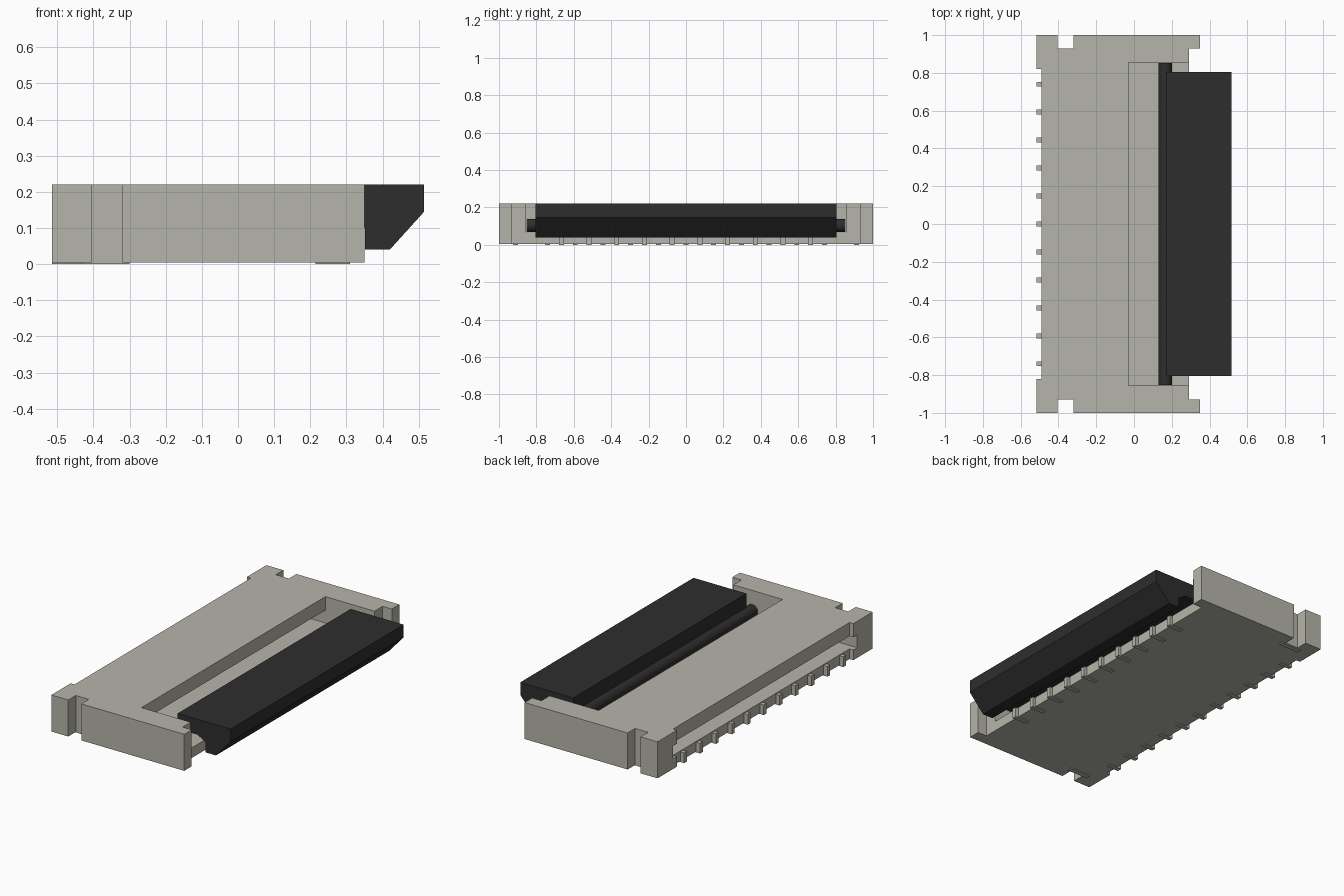
import bpy
import bmesh
import math

cube = bpy.data.objects.get("Cube")
if cube:
    bpy.data.objects.remove(cube, do_unlink=True)


def material(name, rgb):
    m = bpy.data.materials.new(name)
    m.use_nodes = True
    m.diffuse_color = (*rgb, 1)
    m.node_tree.nodes["Principled BSDF"].inputs["Base Color"].default_value = (*rgb, 1)
    return m


beige = material("warm grey plastic", (0.47, 0.46, 0.405))
black = material("black plastic", (0.027, 0.027, 0.027))


def make_object(name, bm, mat):
    bmesh.ops.recalc_face_normals(bm, faces=bm.faces)
    mesh = bpy.data.meshes.new(name)
    bm.to_mesh(mesh)
    bm.free()
    mesh.materials.append(mat)
    ob = bpy.data.objects.new(name, mesh)
    bpy.context.collection.objects.link(ob)
    return ob


def prism(name, points, offset, mat):
    """Extrude a closed outline of 3D points along an offset."""
    bm = bmesh.new()
    face = bm.faces.new([bm.verts.new(p) for p in points])
    ext = bmesh.ops.extrude_face_region(bm, geom=[face])
    moved = [g for g in ext["geom"] if isinstance(g, bmesh.types.BMVert)]
    bmesh.ops.translate(bm, verts=moved, vec=offset)
    return make_object(name, bm, mat)


def box(name, x, y, z, mat=beige):
    corners = [(x[0], y[0], z[0]), (x[1], y[0], z[0]), (x[1], y[1], z[0]), (x[0], y[1], z[0])]
    return prism(name, corners, (0, 0, z[1] - z[0]), mat)


# Housing: notched outline mirrored across the middle, then hollowed
BOTTOM, TOP, FLOOR = 0.005, 0.22, 0.065
half = [(-0.49, 0.82), (-0.515, 0.82), (-0.515, 1), (-0.405, 1), (-0.405, 0.93),
        (-0.32, 0.93), (-0.32, 1), (0.35, 1), (0.35, 0.93), (0.29, 0.93)]
outline = half + [(x, -y) for x, y in reversed(half)]
housing = prism("housing", [(x, y, BOTTOM) for x, y in outline], (0, 0, TOP - BOTTOM), beige)

cutters = [
    box("latch_pocket_cutter", (-0.03, 0.5), (-0.855, 0.855), (FLOOR, 0.4)),
    box("cable_slot_cutter", (-0.7, 0.1), (-0.855, 0.855), (FLOOR, 0.14)),
]
bpy.context.view_layer.objects.active = housing
for cutter in cutters:
    cutter.hide_render = True
    mod = housing.modifiers.new("cut", "BOOLEAN")
    mod.operation = "DIFFERENCE"
    mod.solver = "EXACT"
    mod.object = cutter
    bpy.ops.object.modifier_apply(modifier=mod.name)
    bpy.data.objects.remove(cutter, do_unlink=True)

# Flip latch: wedge-shaped bar
profile = [(0.17, 0.22), (0.515, 0.22), (0.515, 0.145), (0.42, 0.04),
           (0.352, 0.04), (0.352, 0.10), (0.30, 0.13), (0.17, 0.13)]
prism("latch", [(x, -0.805, z) for x, z in profile], (0, 1.61, 0), black)

# Hinge rod carrying the latch
bpy.ops.mesh.primitive_cylinder_add(vertices=32, radius=0.035, depth=1.706,
                                    location=(0.165, 0, 0.104), rotation=(math.pi / 2, 0, 0))
rod = bpy.context.object
rod.name = "hinge_rod"
rod.data.materials.append(black)
bpy.ops.object.shade_smooth_by_angle(angle=math.radians(40))

# Contacts: staggered rows with an upright tip and a solder foot
PITCH, HALF_WIDTH = 0.148, 0.013


def contact(name, y, tip, foot):
    span = (y - HALF_WIDTH, y + HALF_WIDTH)
    box(name + "_tip", tip, span, (0, 0.06))
    box(name + "_foot", foot, span, (0, 0.01))


for i in range(11):
    contact(f"rear_contact_{i}", (i - 5) * PITCH, (-0.515, -0.47), (-0.47, -0.435))
for i in range(10):
    contact(f"front_contact_{i}", (i - 4.5) * PITCH, (0.27, 0.31), (0.215, 0.27))

# Anchor feet at both ends
for side, y in (("left", 0.912), ("right", -0.912)):
    box(f"anchor_foot_{side}", (-0.435, -0.30), (y - 0.014, y + 0.014), (0, 0.01))
